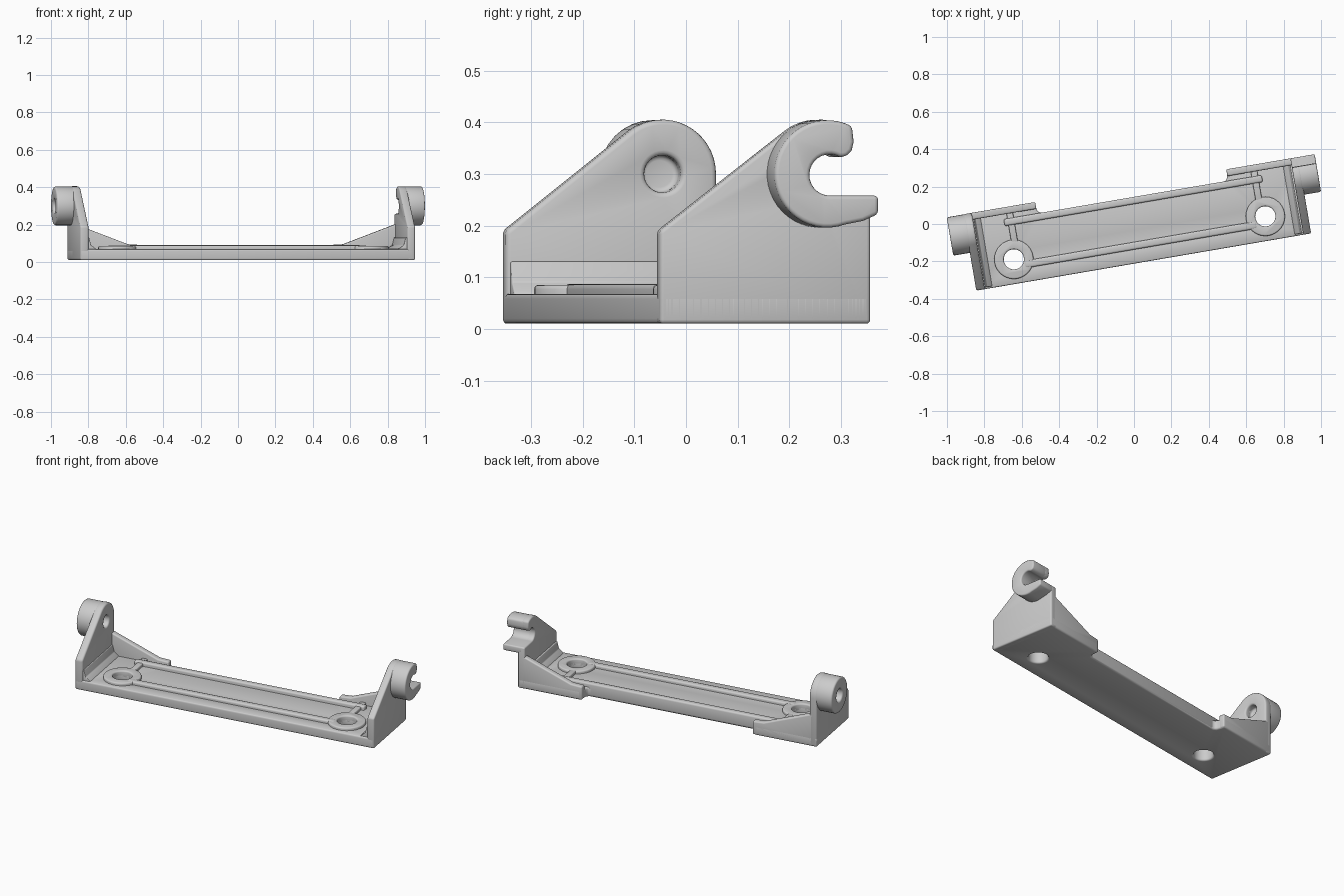
import bpy, bmesh
from math import sin, cos, radians, pi
from mathutils import Matrix

if "Cube" in bpy.data.objects:
    bpy.data.objects.remove(bpy.data.objects["Cube"])

# Bracket is built along local u (length), v (depth), z, then turned in plan
FRAME = Matrix.Rotation(radians(9.7), 4, 'Z') @ Matrix.Translation((0.017, 0, 0))
BOTTOM, FLOOR, RIM = 0.01, 0.068, 0.091
parts = []


def arc(cx, cy, r, a0, a1, n):
    return [(cx + r * cos(radians(a0 + (a1 - a0) * i / n)),
             cy + r * sin(radians(a0 + (a1 - a0) * i / n))) for i in range(n + 1)]


def circle(cx, cy, r, n=32):
    return arc(cx, cy, r, 0, 360, n)[:-1]


def prism(name, pts, axis, lo, hi, bevel=0.008, cutters=()):
    """Extrude a profile along u (v,z points), v (u,z points) or z (u,v points)."""
    place = {'u': lambda p, t: (t, p[0], p[1]),
             'v': lambda p, t: (p[0], t, p[1]),
             'z': lambda p, t: (p[0], p[1], t)}[axis]
    bm = bmesh.new()
    a = [bm.verts.new(place(p, lo)) for p in pts]
    b = [bm.verts.new(place(p, hi)) for p in pts]
    bm.faces.new(a)
    bm.faces.new(b)
    for i in range(len(pts)):
        j = (i + 1) % len(pts)
        bm.faces.new((a[i], a[j], b[j], b[i]))
    bmesh.ops.recalc_face_normals(bm, faces=bm.faces)
    mesh = bpy.data.meshes.new(name)
    bm.to_mesh(mesh)
    bm.free()
    ob = bpy.data.objects.new(name, mesh)
    bpy.context.collection.objects.link(ob)
    ob.matrix_world = FRAME
    for c in cutters:
        m = ob.modifiers.new("hole", 'BOOLEAN')
        m.operation, m.solver, m.object = 'DIFFERENCE', 'EXACT', c
    if bevel:
        m = ob.modifiers.new("round", 'BEVEL')
        m.width, m.segments, m.angle_limit = bevel, 3, radians(35)
        parts.append(ob)
    return ob


def cutter(name, pts, axis, lo, hi):
    ob = prism(name, pts, axis, lo, hi, bevel=0)
    ob.hide_render = True
    ob.hide_viewport = False
    return ob


def box(u0, u1, z0, z1):
    return [(u0, z0), (u1, z0), (u1, z1), (u0, z1)]


# Hole cutters: two screw holes and the blind pivot hole seen from both sides
HU, HV = 0.682, -0.078
screws = [cutter("screw_cutter", circle(s * HU, HV, 0.054), 'z', -0.1, 0.3) for s in (-1, 1)]
pivot_out = cutter("pivot_outer_cutter", circle(0.1, 0.3, 0.038), 'u', -1.1, -0.94)
pivot_in = cutter("pivot_inner_cutter", circle(0.1, 0.3, 0.036), 'u', -0.91, -0.7)

# Base plate with wider ends
half = [(0.908, -0.209), (0.908, 0.205)] + arc(0.535, 0.19, 0.015, 90, 180, 4) + [(0.515, 0.155), (0.5, 0.142)]
outline = half + [(-u, v) for u, v in reversed(half)]
prism("base_plate", outline, 'z', BOTTOM, FLOOR, 0.01, screws)

# Long ribs enclosing the shallow channel
prism("front_rib", box(-0.63, 0.63, BOTTOM + 0.03, RIM - 0.004), 'v', -0.135, -0.095, 0.01, screws)
prism("rear_rim", box(-0.7, 0.7, BOTTOM + 0.003, RIM), 'v', 0.105, 0.143, 0.01)

# Features repeated at both ends
for s in (-1, 1):
    side = "left" if s < 0 else "right"
    prism(side + "_screw_collar", circle(s * HU, HV, 0.105), 'z', 0.04, RIM - 0.006, 0.008,
          [screws[(s + 1) // 2]])
    gusset = [(0.518, BOTTOM + 0.002), (0.518, RIM), (0.585, RIM + 0.004), (0.89, 0.21), (0.89, BOTTOM + 0.002)]
    prism(side + "_gusset", [(s * u, z) for u, z in gusset], 'v', 0.168, 0.205)
    lo, hi = sorted((s * 0.645, s * 0.68))
    prism(side + "_cross_rib", box(lo, hi, 0.04, RIM - 0.006), 'v', 0.01, 0.18, 0.006)
    fillet = [(0.815, 0.06), (0.825, 0.074), (0.848, 0.09), (0.858, 0.13), (0.88, 0.13), (0.88, 0.06)]
    prism(side + "_wall_fillet", [(s * u, z) for u, z in fillet], 'v', -0.2, 0.19, 0.003)

# Left wall with rounded ear and outward pivot boss
left = [(-0.209, BOTTOM), (0.205, BOTTOM)] + arc(0.1, 0.3, 0.105, 0, 127, 16) + [(-0.209, 0.19)]
prism("left_wall", left, 'u', -0.908, -0.862, 0.01, [pivot_in])
prism("pivot_boss", circle(0.1, 0.3, 0.104), 'u', -0.998, -0.875, 0.01, [pivot_out, pivot_in])

# Right wall ending in a hook open to the rear, with a thicker outward hook
inner = arc(0.11, 0.298, 0.04, 270, 60, 16)
tip = [(0.143, 0.334), (0.153, 0.345), (0.157, 0.362), (0.155, 0.38)]
right = [(-0.209, BOTTOM), (0.205, BOTTOM), (0.205, 0.258)] + inner + tip + \
    arc(0.105, 0.3, 0.105, 62, 127, 8) + [(-0.209, 0.19)]
prism("right_wall", right, 'u', 0.866, 0.908, 0.008)
hook = [(0.205, 0.222), (0.205, 0.258)] + inner + tip + \
    arc(0.105, 0.3, 0.104, 62, 290, 28) + [(0.175, 0.209)]
prism("hook", hook, 'u', 0.88, 0.998, 0.008)

# Bake modifiers and smooth shade
bpy.context.view_layer.update()
deps = bpy.context.evaluated_depsgraph_get()
baked = [bpy.data.meshes.new_from_object(ob.evaluated_get(deps)) for ob in parts]
for ob, mesh in zip(parts, baked):
    ob.modifiers.clear()
    ob.data = mesh
for ob in [o for o in bpy.data.objects if o.hide_render]:
    bpy.data.objects.remove(ob)
bpy.ops.object.select_all(action='DESELECT')
for ob in parts:
    ob.select_set(True)
bpy.context.view_layer.objects.active = parts[0]
bpy.ops.object.shade_smooth_by_angle(angle=radians(35))
